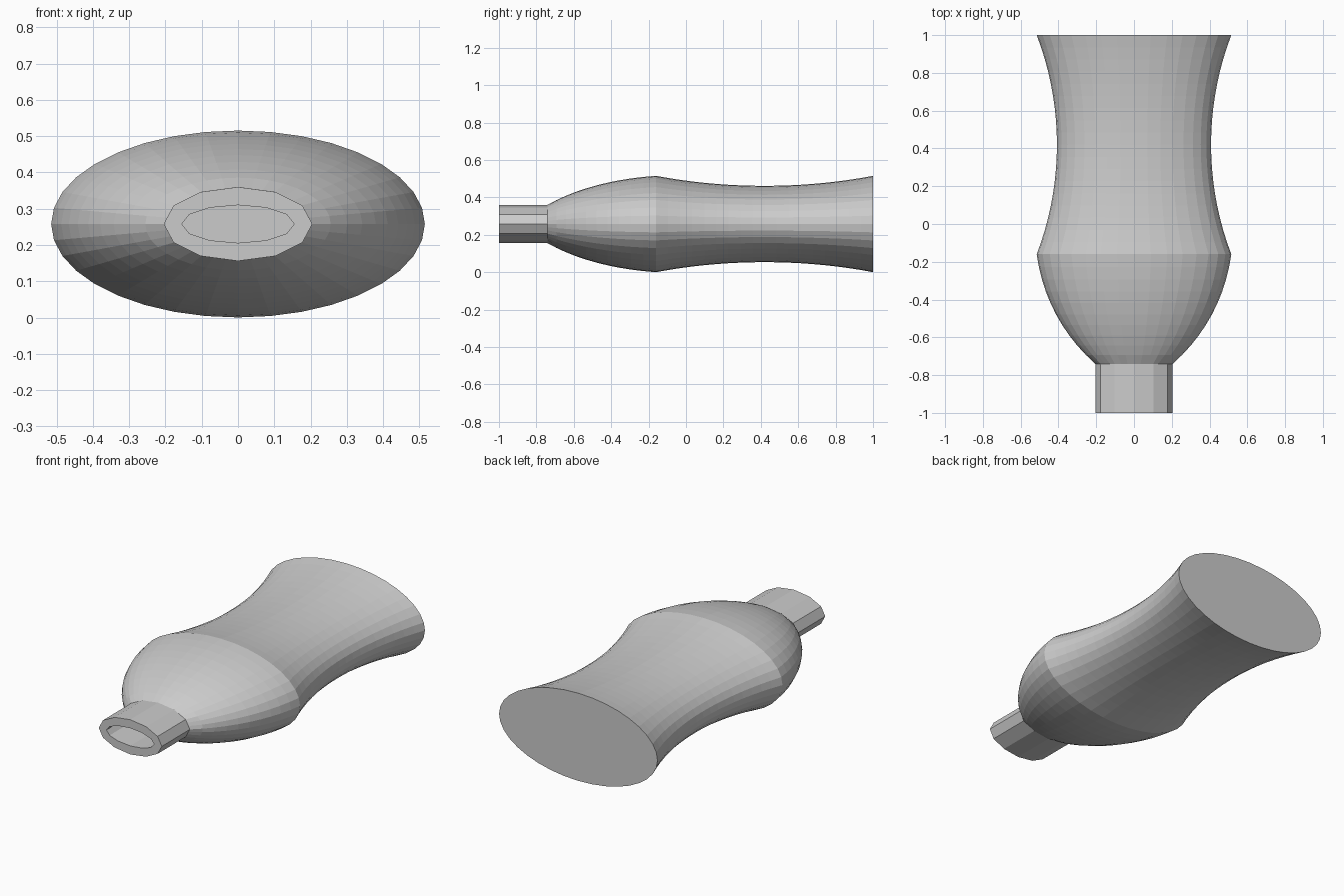
import bpy, bmesh, math

if "Cube" in bpy.data.objects:
    bpy.data.objects.remove(bpy.data.objects["Cube"])

N = 36          # points round the body
CZ = 0.258      # height of the long axis
WALL = 0.05


def arc(a, b, sag, steps):
    """Points (y, r) along a circular arc from a to b, bulging by sag."""
    dy, dr = b[0] - a[0], b[1] - a[1]
    c = math.hypot(dy, dr)
    s = abs(sag)
    R = c * c / 8 / s + s / 2
    pts = []
    for i in range(steps + 1):
        t = i / steps
        u = (t - 0.5) * c
        h = math.copysign(math.sqrt(R * R - u * u) - (R - s), sag)
        pts.append((a[0] + dy * t - dr / c * h, a[1] + dr * t + dy / c * h))
    return pts


def ring(bm, y, rx, rz, facets=0):
    """Elliptical ring; facets flattens it into a low-sided polygon."""
    verts = []
    for i in range(N):
        a = 2 * math.pi * i / N
        k = 1.0
        if facets:
            half = math.pi / facets
            k = math.cos(half) / math.cos(a % (2 * half) - half)
        verts.append(bm.verts.new((rx * k * math.cos(a), y, CZ + rz * k * math.sin(a))))
    return verts


# half-width profile: shoulder then waisted body
shoulder = arc((-0.74, 0.205), (-0.16, 0.515), 0.06, 10)
body = arc((-0.16, 0.515), (1.0, 0.515), -0.107, 18)
profile = shoulder + body[1:]

bm = bmesh.new()
# inner wall from the bottom to the mouth, then outer wall back to the bottom
rings = []
for y, r in reversed(profile):
    neck = 12 if y < -0.73 else 0
    rings.append(ring(bm, min(y, 1 - WALL), r - WALL, r / 2 - WALL, neck))
rings.append(ring(bm, -1, 0.155, 0.052, 12))
rings.append(ring(bm, -1, 0.205, 0.102, 12))
for y, r in profile:
    rings.append(ring(bm, y, r, r / 2, 12 if y < -0.73 else 0))

for a, b in zip(rings, rings[1:]):
    for i in range(N):
        j = (i + 1) % N
        bm.faces.new((a[i], a[j], b[j], b[i]))
# bottom: inside and outside
bm.faces.new(rings[0])
bm.faces.new(rings[-1])
bmesh.ops.recalc_face_normals(bm, faces=bm.faces)

mesh = bpy.data.meshes.new("bottle")
bm.to_mesh(mesh)
bm.free()
bottle = bpy.data.objects.new("bottle", mesh)
bpy.context.collection.objects.link(bottle)
